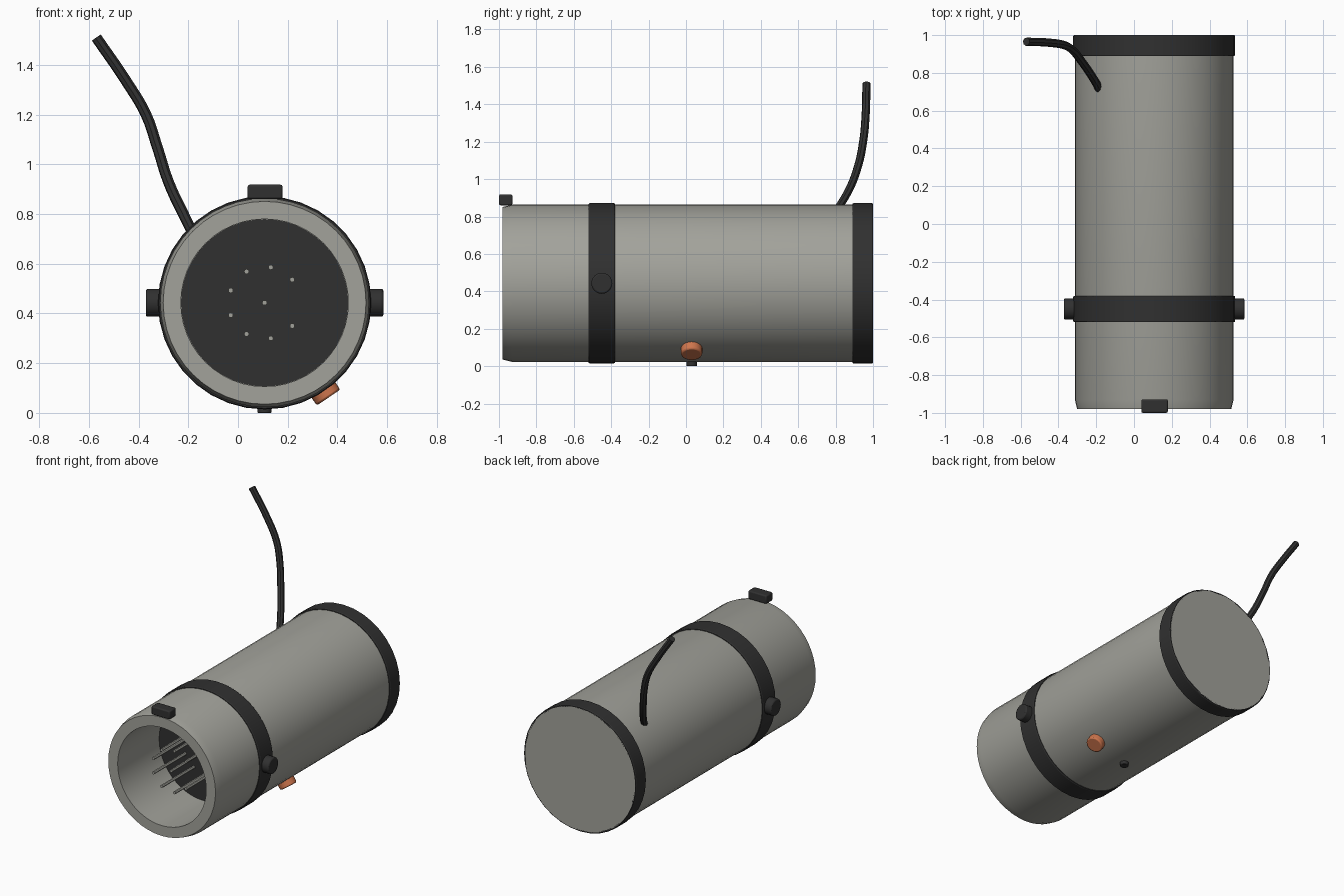
import bpy, bmesh, math
from mathutils import Vector

cube = bpy.data.objects.get("Cube")
if cube:
    bpy.data.objects.remove(cube, do_unlink=True)

CX, CZ, R = 0.107, 0.443, 0.42   # body axis and radius


def material(name, rgb):
    m = bpy.data.materials.new(name)
    m.use_nodes = True
    color = (*rgb, 1)
    m.diffuse_color = color
    m.node_tree.nodes["Principled BSDF"].inputs["Base Color"].default_value = color
    return m


grey = material("warm grey", (0.36, 0.36, 0.325))
black = material("soft black", (0.03, 0.03, 0.03))
orange = material("orange", (0.62, 0.18, 0.075))


def finish(obj, mat, bevel=0):
    """Assign the material, smooth the curved faces and round the edges."""
    obj.data.materials.append(mat)
    bpy.ops.object.select_all(action="DESELECT")
    obj.select_set(True)
    bpy.context.view_layer.objects.active = obj
    bpy.ops.object.shade_smooth_by_angle(angle=math.radians(30))
    if bevel:
        mod = obj.modifiers.new("bevel", "BEVEL")
        mod.width = bevel
        mod.segments = 2
        mod.limit_method = "ANGLE"
        mod.angle_limit = math.radians(40)
    return obj


def lathe(name, profile, mat, closed=False, sides=48):
    """Spin (radius, y) points around the body axis."""
    bm = bmesh.new()
    verts = [bm.verts.new((CX + r, y, CZ)) for r, y in profile]
    pairs = list(zip(verts, verts[1:]))
    if closed:
        pairs.append((verts[-1], verts[0]))
    edges = [bm.edges.new(p) for p in pairs]
    bmesh.ops.spin(bm, geom=verts + edges, cent=(CX, 0, CZ), axis=(0, 1, 0),
                   angle=math.tau, steps=sides)
    bmesh.ops.remove_doubles(bm, verts=bm.verts[:], dist=0.0005)
    bmesh.ops.recalc_face_normals(bm, faces=bm.faces[:])
    mesh = bpy.data.meshes.new(name)
    bm.to_mesh(mesh)
    bm.free()
    obj = bpy.data.objects.new(name, mesh)
    bpy.context.collection.objects.link(obj)
    return finish(obj, mat)


def rod(name, start, end, radius, mat, bevel=0, sides=24):
    """Cylinder between two points."""
    a, b = Vector(start), Vector(end)
    turn = (b - a).to_track_quat("Z", "Y").to_euler()
    bpy.ops.mesh.primitive_cylinder_add(vertices=sides, radius=radius, depth=(b - a).length,
                                        location=(a + b) / 2, rotation=turn)
    obj = bpy.context.object
    obj.name = name
    return finish(obj, mat, bevel)


def radial(angle, distance, y):
    """Point at a distance from the body axis."""
    return (CX + distance * math.cos(angle), y, CZ + distance * math.sin(angle))


# Hollow body with a tapered front lip and closed back
lathe("body", [(0, 1.0), (R, 1.0), (R, -0.93), (0.408, -0.98),
               (0.337, -0.98), (0.337, -0.525), (0, -0.525)], grey)


# Dark bands around the body
def band(name, y0, y1, outer=0.429, inner=0.415):
    lathe(name, [(inner, y0), (outer - 0.004, y0), (outer, y0 + 0.006),
                 (outer, y1 - 0.006), (outer - 0.004, y1), (inner, y1)],
          black, closed=True, sides=36)


band("middle_band", -0.52, -0.38)
band("back_band", 0.89, 1.0)

# Socket floor and contact pins
rod("contact_plate", (CX, -0.53, CZ), (CX, -0.52, CZ), 0.3365, black, sides=48)
rod("centre_pin", (CX, -0.52, CZ), (CX, -0.88, CZ), 0.01, grey, sides=12)
for i in range(1, 9):
    angle = math.tau * i / 9
    rod(f"contact_pin_{i}", radial(angle, 0.145, -0.52), radial(angle, 0.145, -0.88),
        0.01, grey, sides=12)

# Pivot knobs on both sides of the middle band
for side, angle in (("left", 0), ("right", math.pi)):
    rod(f"{side}_knob", radial(angle, 0.4, -0.45), radial(angle, 0.478, -0.45),
        0.056, black, bevel=0.008)

# Key block on top of the front lip
bpy.ops.mesh.primitive_cube_add(size=1, location=(CX + 0.002, -0.964, 0.889))
key = bpy.context.object
key.name = "key_block"
key.scale = (0.14, 0.072, 0.058)
bpy.ops.object.transform_apply(location=False, rotation=False, scale=True)
finish(key, black, bevel=0.008)

# Button and small foot on the underside
slant = math.radians(-56)
rod("orange_button", radial(slant, 0.39, 0.03), radial(slant, 0.46, 0.03),
    0.057, orange, bevel=0.008)
rod("foot_stud", (CX, 0.03, 0.05), (CX, 0.03, 0), 0.028, black, bevel=0.003)

# Cable leaving the upper right of the body
path = [(-0.17, 0.69, 0.70), (-0.215, 0.77, 0.79), (-0.28, 0.865, 0.93),
        (-0.325, 0.92, 1.07), (-0.37, 0.947, 1.20), (-0.45, 0.96, 1.335),
        (-0.57, 0.965, 1.51)]
curve = bpy.data.curves.new("cable", "CURVE")
curve.dimensions = "3D"
curve.bevel_depth = 0.022
curve.bevel_resolution = 2
curve.use_fill_caps = True
spline = curve.splines.new("BEZIER")
spline.bezier_points.add(len(path) - 1)
for point, co in zip(spline.bezier_points, path):
    point.co = co
    point.handle_left_type = point.handle_right_type = "AUTO"
spline.resolution_u = 5
cable = bpy.data.objects.new("cable", curve)
bpy.context.collection.objects.link(cable)
bpy.ops.object.select_all(action="DESELECT")
cable.select_set(True)
bpy.context.view_layer.objects.active = cable
bpy.ops.object.convert(target="MESH")
finish(bpy.context.object, black)
